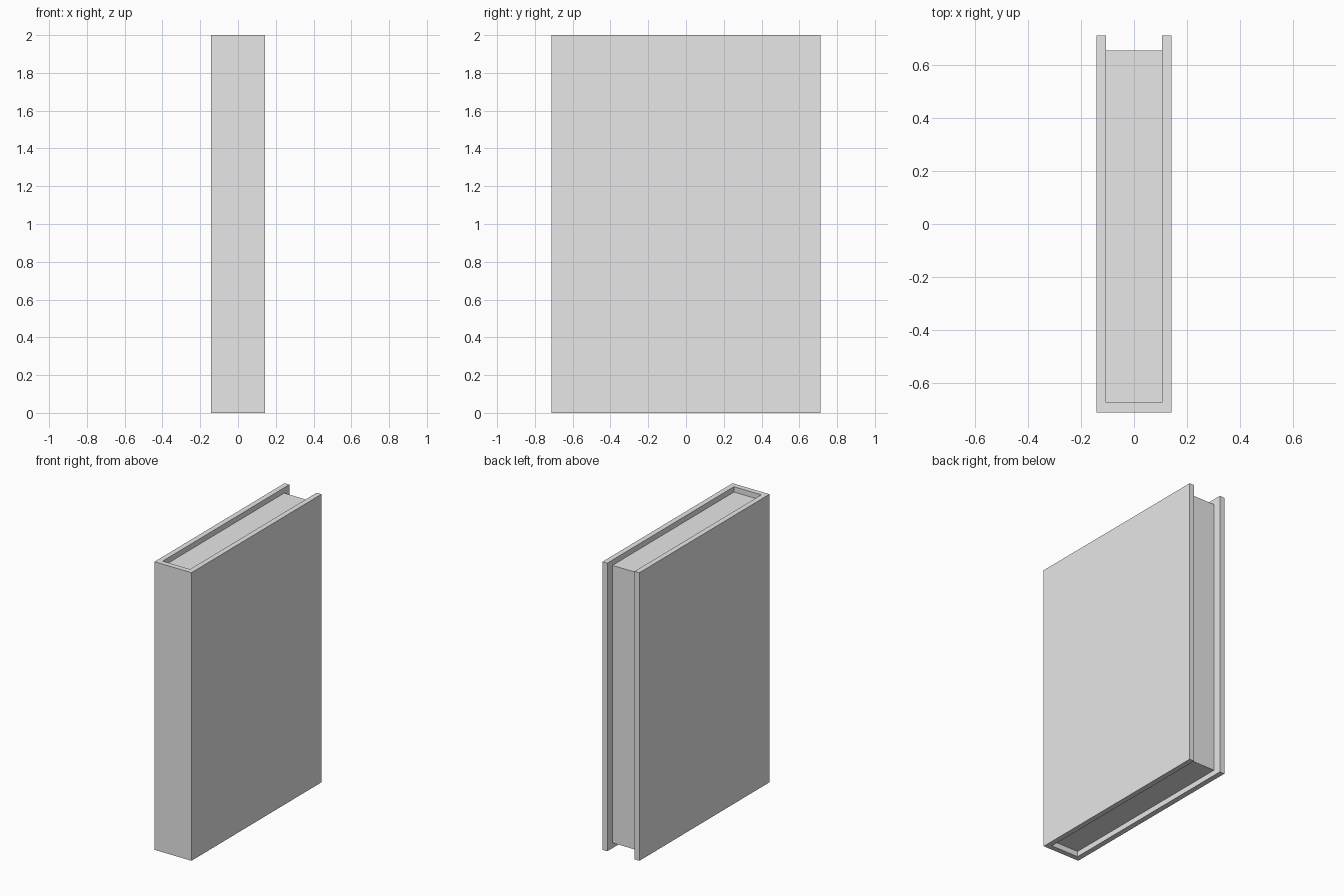
import bpy
import bmesh

# Overall sizes
HEIGHT, WIDTH, DEPTH = 2.0, 0.284, 1.426
BOARD = 0.037        # thickness of the cover boards and spine
FORE_EDGE = 0.657    # back end of the page block

cube = bpy.data.objects.get("Cube")
if cube:
    bpy.data.objects.remove(cube, do_unlink=True)

grey = bpy.data.materials.new("plain_grey")
grey.use_nodes = True
grey.diffuse_color = (0.8, 0.8, 0.8, 1)
grey.node_tree.nodes["Principled BSDF"].inputs["Base Color"].default_value = grey.diffuse_color


def extrude_outline(name, outline, z0, z1):
    """Extrude an outline in the ground plane from z0 up to z1."""
    bm = bmesh.new()
    face = bm.faces.new([bm.verts.new((x, y, z0)) for x, y in outline])
    grown = bmesh.ops.extrude_face_region(bm, geom=[face])
    verts = [v for v in grown["geom"] if isinstance(v, bmesh.types.BMVert)]
    bmesh.ops.translate(bm, verts=verts, vec=(0, 0, z1 - z0))
    bmesh.ops.recalc_face_normals(bm, faces=bm.faces)
    mesh = bpy.data.meshes.new(name)
    bm.to_mesh(mesh)
    bm.free()
    mesh.materials.append(grey)
    obj = bpy.data.objects.new(name, mesh)
    bpy.context.collection.objects.link(obj)
    return obj


def mirrored(half):
    """Complete a half outline by mirroring it across x = 0."""
    return half + [(-x, y) for x, y in reversed(half)]


outer, back = WIDTH / 2, DEPTH / 2
inner, spine = outer - BOARD, BOARD - back

# Cover: two boards joined by the spine, as one U-shaped profile
extrude_outline("cover", mirrored([(outer, -back), (outer, back), (inner, back), (inner, spine)]),
                0, HEIGHT)

# Page block, set in from the cover at the top, bottom and fore edge
extrude_outline("page_block", mirrored([(inner, spine), (inner, FORE_EDGE)]),
                BOARD, HEIGHT - BOARD)
